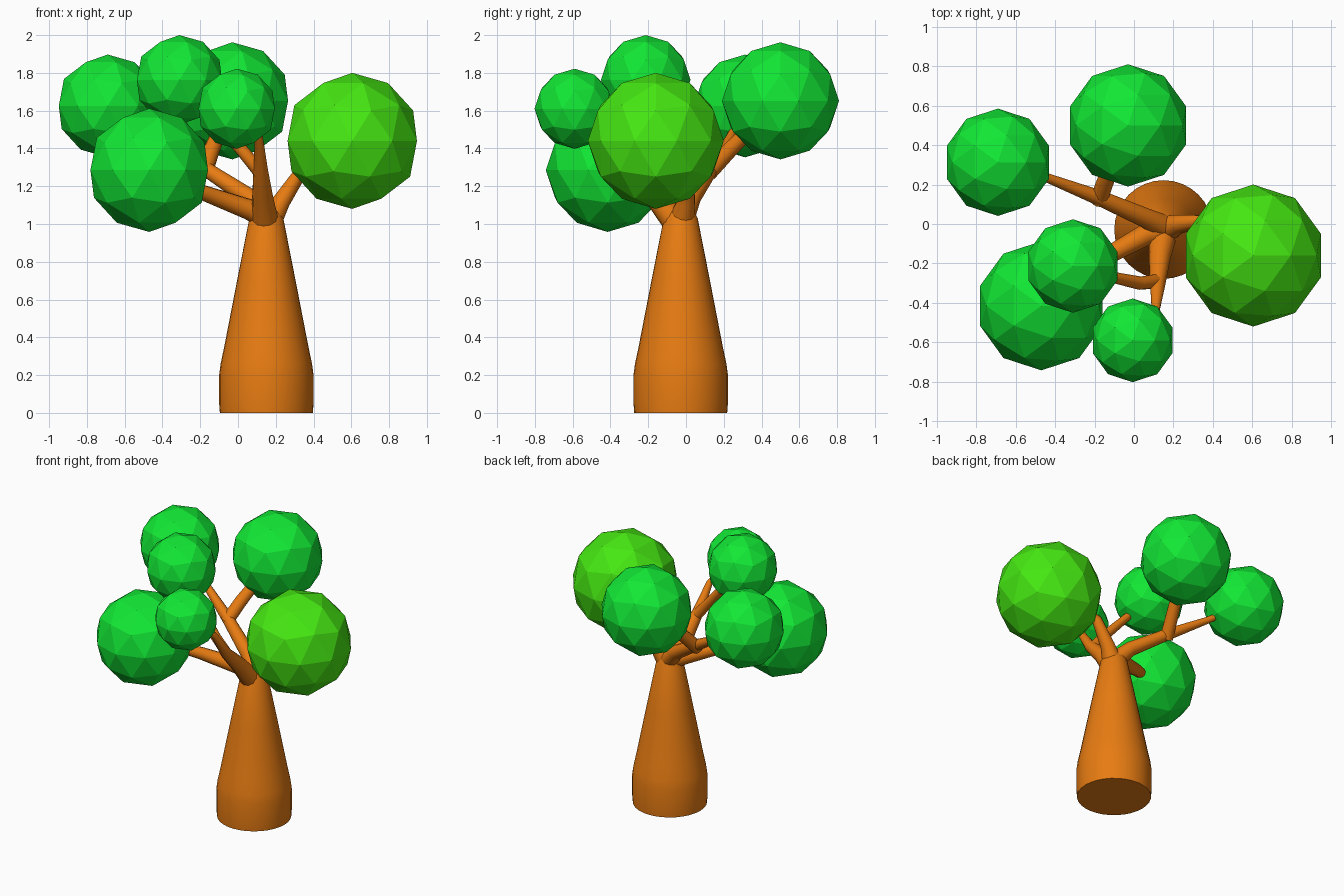
import bpy, bmesh, math
from mathutils import Vector

if "Cube" in bpy.data.objects:
    bpy.data.objects.remove(bpy.data.objects["Cube"])


def material(name, color):
    m = bpy.data.materials.new(name)
    m.diffuse_color = (*color, 1)
    m.use_nodes = True
    m.node_tree.nodes["Principled BSDF"].inputs["Base Color"].default_value = m.diffuse_color
    return m


BARK = material("bark", (0.8, 0.2, 0.006))
LEAF = material("leaf_green", (0.006, 0.8, 0.035))
LIGHT = material("leaf_light_green", (0.06, 0.8, 0.006))


def tube(name, stations, sides=12):
    """Smooth capped tube through (x, y, z, radius) stations."""
    pts = [Vector(s[:3]) for s in stations]
    bm = bmesh.new()
    rings = []
    for i, p in enumerate(pts):
        d = (pts[min(i + 1, len(pts) - 1)] - pts[max(i - 1, 0)]).normalized()
        q = d.to_track_quat('Z', 'Y')
        ring = []
        for k in range(sides):
            a = 2 * math.pi * k / sides
            off = Vector((math.cos(a), math.sin(a), 0)) * stations[i][3]
            ring.append(bm.verts.new(p + q @ off))
        rings.append(ring)
    for a, b in zip(rings, rings[1:]):
        for k in range(sides):
            j = (k + 1) % sides
            bm.faces.new((a[k], a[j], b[j], b[k]))
    bm.faces.new(rings[0][::-1])
    bm.faces.new(rings[-1])
    me = bpy.data.meshes.new(name)
    bm.to_mesh(me)
    bm.free()
    ob = bpy.data.objects.new(name, me)
    bpy.context.collection.objects.link(ob)
    me.materials.append(BARK)
    bpy.ops.object.select_all(action='DESELECT')
    ob.select_set(True)
    bpy.context.view_layer.objects.active = ob
    bpy.ops.object.shade_smooth_by_angle(angle=math.radians(45))
    return ob


def foliage(name, center, radius, mat):
    """Flat-shaded low-poly leaf ball."""
    bpy.ops.mesh.primitive_ico_sphere_add(subdivisions=2, radius=radius, location=center)
    ob = bpy.context.object
    ob.name = name
    ob.data.materials.append(mat)


# Trunk: swollen base tapering up to the branch fork
profile = [(0, 0.246), (0.05, 0.25), (0.2, 0.25), (0.26, 0.242), (0.35, 0.223),
           (0.7, 0.155), (1.03, 0.09), (1.07, 0.07)]
tube("trunk", [(0.15, -0.028, z, r) for z, r in profile], 32)

# Branches from the fork
tube("front_branch", [(0.15, -0.03, 0.98, 0.075), (0.13, -0.17, 1.15, 0.055),
                      (0.12, -0.31, 1.29, 0.038), (0.11, -0.43, 1.46, 0.022),
                      (0.05, -0.52, 1.56, 0.02)])
tube("top_twig", [(0.12, -0.29, 1.27, 0.036), (0.03, -0.30, 1.38, 0.034),
                  (-0.25, -0.24, 1.70, 0.022)])
tube("left_branch", [(0.16, -0.03, 1.03, 0.065), (0.05, -0.06, 1.08, 0.055),
                     (-0.17, -0.18, 1.16, 0.042), (-0.38, -0.32, 1.24, 0.03)])
tube("back_branch", [(0.16, -0.02, 1.03, 0.065), (0.06, 0.03, 1.14, 0.05),
                     (-0.17, 0.13, 1.29, 0.04), (-0.43, 0.23, 1.45, 0.024),
                     (-0.58, 0.28, 1.55, 0.02)])
tube("back_twig", [(-0.18, 0.12, 1.27, 0.045), (-0.14, 0.23, 1.39, 0.043),
                   (-0.07, 0.4, 1.56, 0.035)])
tube("right_branch", [(0.15, -0.03, 0.99, 0.075), (0.23, 0.0, 1.12, 0.048),
                      (0.33, 0.01, 1.27, 0.036), (0.48, -0.07, 1.39, 0.025)])

# Foliage balls
foliage("right_foliage", (0.605, -0.16, 1.44), 0.36, LIGHT)
for name, center, radius in [
    ("left_foliage", (-0.47, -0.415, 1.285), 0.327),
    ("far_left_foliage", (-0.69, 0.313, 1.625), 0.272),
    ("top_foliage", (-0.31, -0.213, 1.763), 0.237),
    ("back_foliage", (-0.03, 0.5, 1.652), 0.31),
    ("front_foliage", (-0.007, -0.59, 1.61), 0.212),
]:
    foliage(name, center, radius, LEAF)
